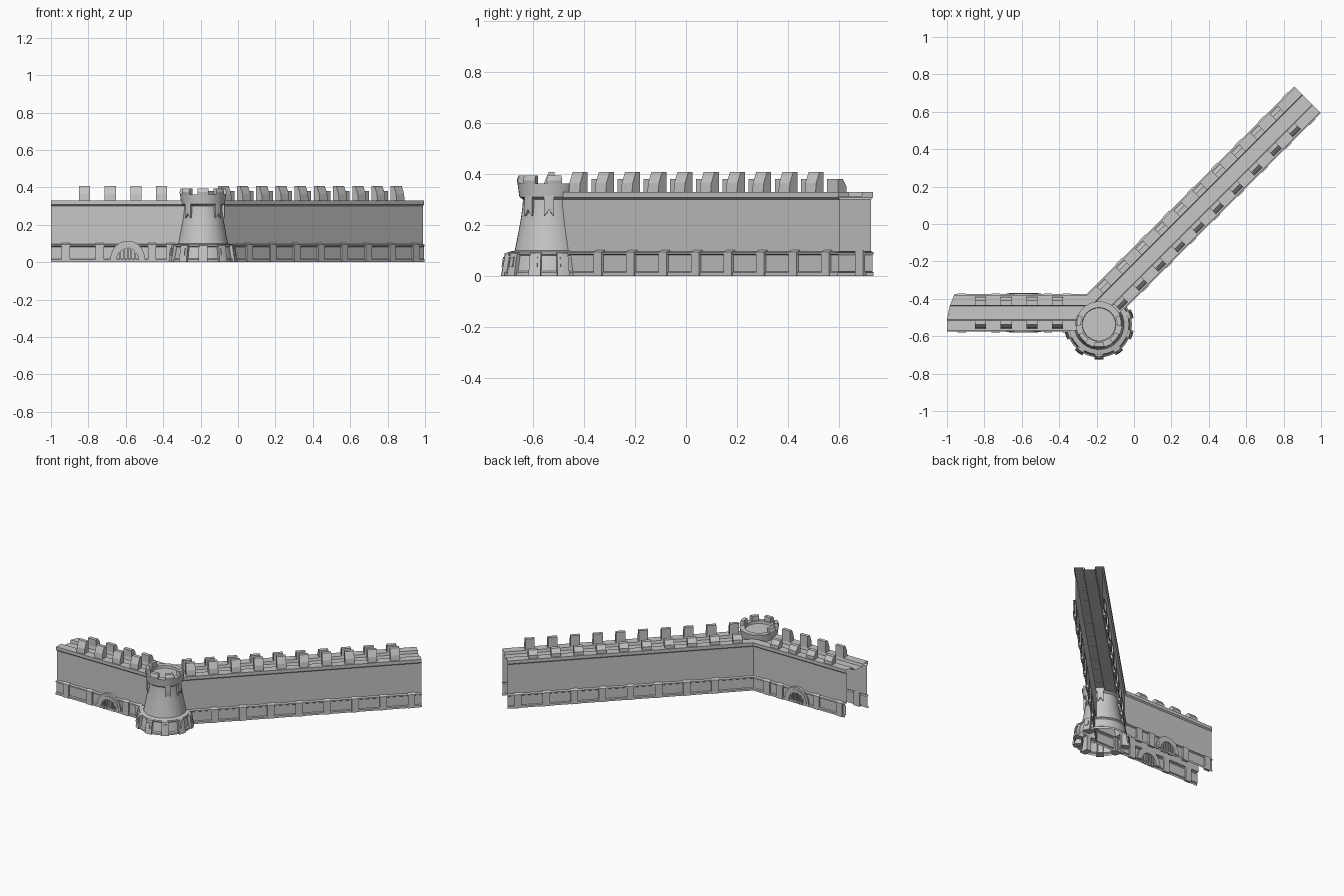
import bpy, bmesh, math
from mathutils import Vector

cube = bpy.data.objects.get("Cube")
if cube:
    bpy.data.objects.remove(cube, do_unlink=True)

stone = bpy.data.materials.new("grey_stone")
stone.use_nodes = True
GREY = (0.57, 0.57, 0.57, 1)
stone.diffuse_color = GREY
stone.node_tree.nodes["Principled BSDF"].inputs["Base Color"].default_value = GREY

R = math.sqrt(0.5)
# Each wall run: origin on its centre line, direction along, direction outward
WEST = (Vector((0, -0.475, 0)), Vector((1, 0, 0)), Vector((0, -1, 0)))
EAST = (Vector((0.1315, -0.1315, 0)), Vector((R, R, 0)), Vector((R, -R, 0)))
TOWER = Vector((-0.187, -0.537, 0))
EAST_END = 1.126


def at(run, s, v, z):
    return run[0] + run[1] * s + run[2] * v + Vector((0, 0, z))


def around(a, r, z):
    a = math.radians(a)
    return TOWER + Vector((r * math.sin(a), -r * math.cos(a), z))


def skin(bm, sections, closed=True, caps=True, loop=False):
    """Join a row of matching cross-sections with faces."""
    rows = [[bm.verts.new(p) for p in sec] for sec in sections]
    n = len(rows[0])
    pairs = list(zip(rows, rows[1:])) + ([(rows[-1], rows[0])] if loop else [])
    for a, b in pairs:
        for i in range(n if closed else n - 1):
            j = (i + 1) % n
            bm.faces.new((a[i], a[j], b[j], b[i]))
    if caps:
        bm.faces.new(rows[0])
        bm.faces.new(rows[-1][::-1])


def finish(name, bm, smooth=False):
    bmesh.ops.remove_doubles(bm, verts=bm.verts, dist=0.00005)
    bmesh.ops.recalc_face_normals(bm, faces=bm.faces)
    mesh = bpy.data.meshes.new(name)
    bm.to_mesh(mesh)
    bm.free()
    mesh.materials.append(stone)
    ob = bpy.data.objects.new(name, mesh)
    bpy.context.collection.objects.link(ob)
    if smooth:
        bpy.ops.object.select_all(action='DESELECT')
        ob.select_set(True)
        bpy.context.view_layer.objects.active = ob
        bpy.ops.object.shade_smooth_by_angle(angle=math.radians(30))
    return ob


def block(bm, run, s, width, profile):
    skin(bm, [[at(run, s + k * width / 2, v, z) for v, z in profile] for k in (-1, 1)])


def arc_block(bm, a, half, profile, steps=4):
    skin(bm, [[around(a - half + 2 * half * i / steps, r, z) for r, z in profile]
              for i in range(steps + 1)])


# Wall shell: one side of the section, mirrored, swept round the bend
side = [(0.1, 0), (0.1, 0.014), (0.093, 0.018), (0.093, 0.082), (0.1, 0.087),
        (0.1, 0.093), (0.086, 0.097), (0.086, 0.3), (0.095, 0.308),
        (0.095, 0.33), (0.04, 0.33), (0.036, 0.312)]
section = side + [(-v, z) for v, z in reversed(side)]
bm = bmesh.new()
skin(bm, [
    [at(WEST, -1 + 0.4 * max(0, -v), v, z) for v, z in section],
    [at(WEST, -0.212 + (math.sqrt(2) - 1) * v, v, z) for v, z in section],
    [at(EAST, EAST_END, v, z) for v, z in section],
], closed=False, caps=False)
finish("wall_shell", bm)

# Merlons: tall sloped ones outside, low ones inside
tall = [(0.085, 0.328), (0.081, 0.365), (0.063, 0.408), (0.04, 0.408), (0.04, 0.328)]
low = [(-0.086, 0.328), (-0.086, 0.352), (-0.066, 0.38), (-0.04, 0.38), (-0.04, 0.328)]
runs = [(WEST, [-0.82 + 0.137 * i for i in range(4)]),
        (EAST, [-0.349 + 0.1453 * i for i in range(10)])]
for name, shape in (("outer_merlons", tall), ("inner_merlons", low)):
    bm = bmesh.new()
    for run, spots in runs:
        for s in spots:
            block(bm, run, s, 0.06, shape)
    finish(name, bm)

# Plinth posts on both faces
post = [(0.085, 0), (0.104, 0), (0.104, 0.094), (0.085, 0.102)]
post_spots = [(WEST, [-0.92, -0.74, -0.46, -0.36]),
              (EAST, [-0.2 + 0.18 * i for i in range(8)])]
for name, sign in (("outer_posts", 1), ("inner_posts", -1)):
    bm = bmesh.new()
    for run, spots in post_spots:
        for s in spots:
            block(bm, run, s, 0.045, [(sign * v, z) for v, z in post])
    finish(name, bm)

# Arched gates with bars, one on each face of the west wall
GATE = -0.59
for name, sign in (("front_gate", 1), ("back_gate", -1)):
    bm = bmesh.new()
    for lo, hi, depth in ((0.058, 0.078, 0.106), (0.078, 0.093, 0.103)):
        rows = []
        for i in range(13):
            t = math.pi * i / 12
            rows.append([at(WEST, GATE + r * math.cos(t), sign * v, 0.012 + 1.1 * r * math.sin(t))
                         for r, v in ((lo, 0.08), (hi, 0.08), (hi, depth), (lo, depth))])
        skin(bm, rows)
    for i in range(-2, 3):
        top = 0.012 + 1.1 * math.sqrt(0.06 ** 2 - (0.02 * i) ** 2)
        block(bm, WEST, GATE + 0.02 * i, 0.008,
              [(sign * v, z) for v, z in ((0.085, 0), (0.103, 0), (0.103, top), (0.085, top))])
    finish(name, bm)

# Tower body: lathed flared foot, tapered shaft, collar and sunken roof
lathe = [(0.176, 0), (0.176, 0.014), (0.167, 0.02), (0.156, 0.08), (0.162, 0.086),
         (0.16, 0.094), (0.134, 0.1), (0.122, 0.16), (0.111, 0.22), (0.104, 0.27),
         (0.102, 0.3), (0.116, 0.31), (0.123, 0.362), (0.09, 0.362), (0.088, 0.345),
         (0.0, 0.345)]
bm = bmesh.new()
skin(bm, [[around(i * 9, r, z) for r, z in lathe] for i in range(40)],
     closed=False, caps=False, loop=True)
finish("tower_body", bm, smooth=True)

# Tower foot posts with raised tablets
bm = bmesh.new()
for i in range(-3, 4):
    a = i * 36
    arc_block(bm, a, 7.5, [(0.13, 0), (0.188, 0), (0.173, 0.09), (0.13, 0.1)], 2)
    arc_block(bm, a, 3.5, [(0.16, 0.035), (0.186, 0.035), (0.18, 0.075), (0.16, 0.075)], 2)
finish("tower_posts", bm)

# Tower merlons around the exposed side
bm = bmesh.new()
for a in (-100, -50, 0, 50, 100):
    arc_block(bm, a, 14, [(0.096, 0.36), (0.123, 0.36), (0.126, 0.375),
                          (0.119, 0.395), (0.096, 0.395)])
finish("tower_merlons", bm)

# Hanging tongues below the collar, with notched lower ends
bm = bmesh.new()
for a in (-135, -90, -45, 45, 90, 135):
    rows = []
    for k, low_z in ((-10, 0.235), (-5, 0.245), (0, 0.262), (5, 0.245), (10, 0.235)):
        rows.append([around(a + k, r, z) for r, z in
                     ((0.098, low_z), (0.117, low_z), (0.117, 0.315), (0.098, 0.315))])
    skin(bm, rows)
finish("collar_tongues", bm)
